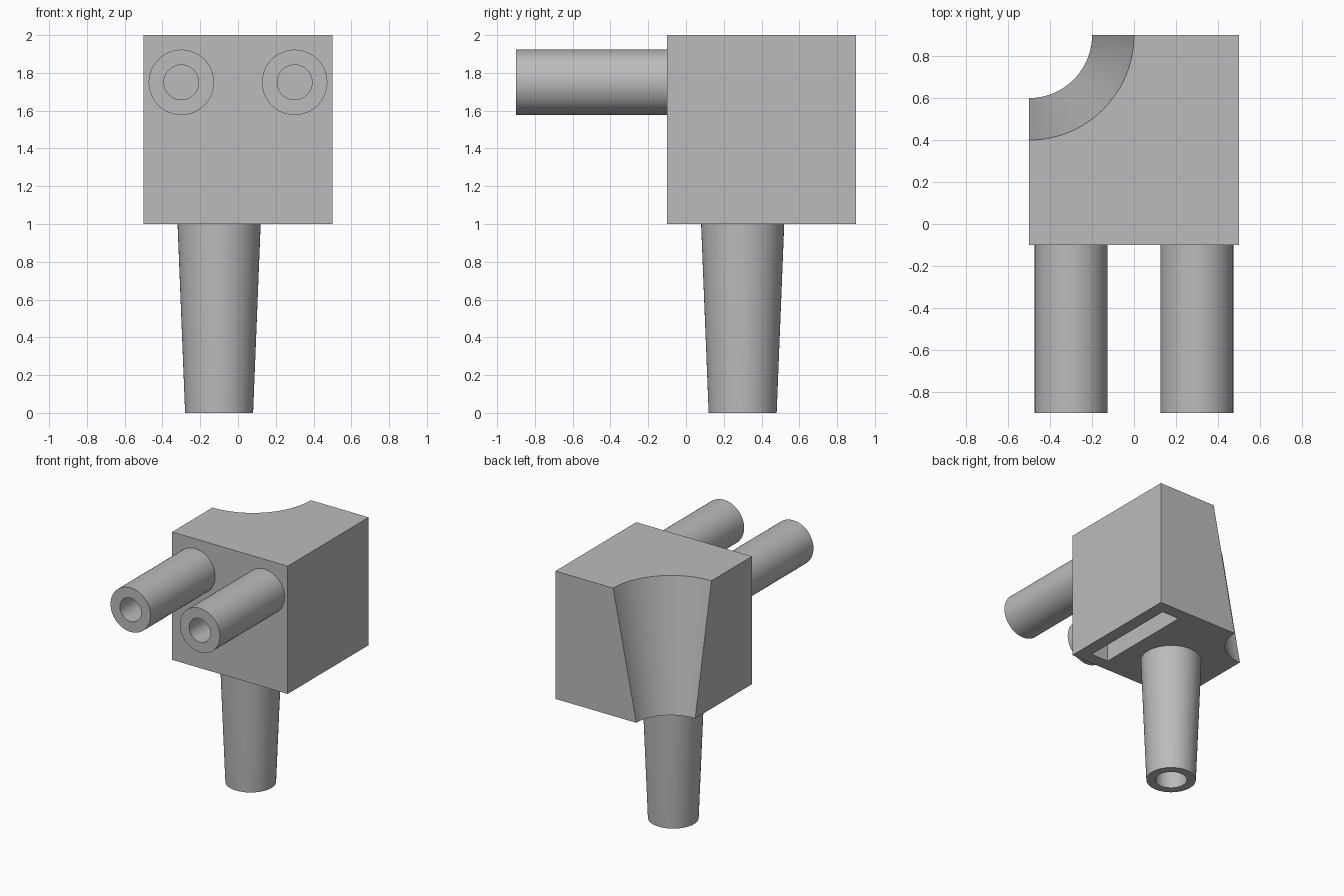
import bpy
import bmesh
from math import radians, cos, sin, tau
from mathutils import Matrix

if "Cube" in bpy.data.objects:
    bpy.data.objects.remove(bpy.data.objects["Cube"], do_unlink=True)

SIDES = 64

grey = bpy.data.materials.new("plain_grey")
colour = (0.5, 0.5, 0.5, 1)
grey.diffuse_color = colour
grey.use_nodes = True
grey.node_tree.nodes["Principled BSDF"].inputs["Base Color"].default_value = colour


def add_object(name, bm, matrix=Matrix()):
    bmesh.ops.recalc_face_normals(bm, faces=bm.faces)
    mesh = bpy.data.meshes.new(name)
    bm.to_mesh(mesh)
    bm.free()
    mesh.materials.append(grey)
    obj = bpy.data.objects.new(name, mesh)
    obj.matrix_world = matrix
    bpy.context.collection.objects.link(obj)
    return obj


def box(name, low, high):
    bm = bmesh.new()
    bmesh.ops.create_cube(bm, size=1)
    for v in bm.verts:
        v.co = [lo + (c + 0.5) * (hi - lo) for c, lo, hi in zip(v.co, low, high)]
    return add_object(name, bm)


def pipe(name, profile, matrix):
    """Revolve a closed (radius, height) profile round the local z axis."""
    bm = bmesh.new()
    rings = [[bm.verts.new((r * cos(tau * i / SIDES), r * sin(tau * i / SIDES), z))
              for i in range(SIDES)] for r, z in profile]
    for a, b in zip(rings, rings[1:] + rings[:1]):
        for i in range(SIDES):
            j = (i + 1) % SIDES
            bm.faces.new((a[i], a[j], b[j], b[i]))
    return add_object(name, bm, matrix)


def smooth(obj):
    bpy.ops.object.select_all(action="DESELECT")
    obj.select_set(True)
    bpy.context.view_layer.objects.active = obj
    bpy.ops.object.shade_smooth_by_angle(angle=radians(30))


def cut(target, cutter):
    """Subtract the cutter, then keep it only as a hidden helper."""
    mod = target.modifiers.new(cutter.name, "BOOLEAN")
    mod.operation = "DIFFERENCE"
    mod.solver = "EXACT"
    mod.object = cutter
    bpy.context.view_layer.objects.active = target
    bpy.ops.object.modifier_apply(modifier=mod.name)
    cutter.hide_render = True
    cutter.hide_set(True)
    bpy.data.objects.remove(cutter, do_unlink=True)


# Main block with a flaring conical scoop at one rear corner and a slot below
block = box("block", (-0.5, -0.1, 1), (0.5, 0.9, 2))

bm = bmesh.new()
bmesh.ops.create_cone(bm, cap_ends=True, segments=SIDES * 2,
                      radius1=0.28, radius2=0.52, depth=1.2)
scoop = add_object("corner_scoop_cutter", bm, Matrix.Translation((-0.5, 0.9, 1.5)))
bpy.context.view_layer.update()
cut(block, scoop)
cut(block, box("slot_cutter", (0.25, 0, 0.9), (0.4, 0.8, 1.5)))
smooth(block)

# Tapered hollow stem under the block
stem = pipe("stem", [(0.18, 0), (0.22, 1), (0.22, 1.01), (0.115, 1.01), (0.115, 0)],
            Matrix.Translation((-0.1, 0.3, 0)))
smooth(stem)

# Pair of straight hollow tubes on the front
for side, x in (("right", -0.3), ("left", 0.3)):
    matrix = Matrix.Translation((x, -0.9, 1.75)) @ Matrix.Rotation(radians(-90), 4, "X")
    tube = pipe(side + "_tube", [(0.173, 0), (0.173, 0.81), (0.092, 0.81), (0.092, 0)], matrix)
    smooth(tube)
